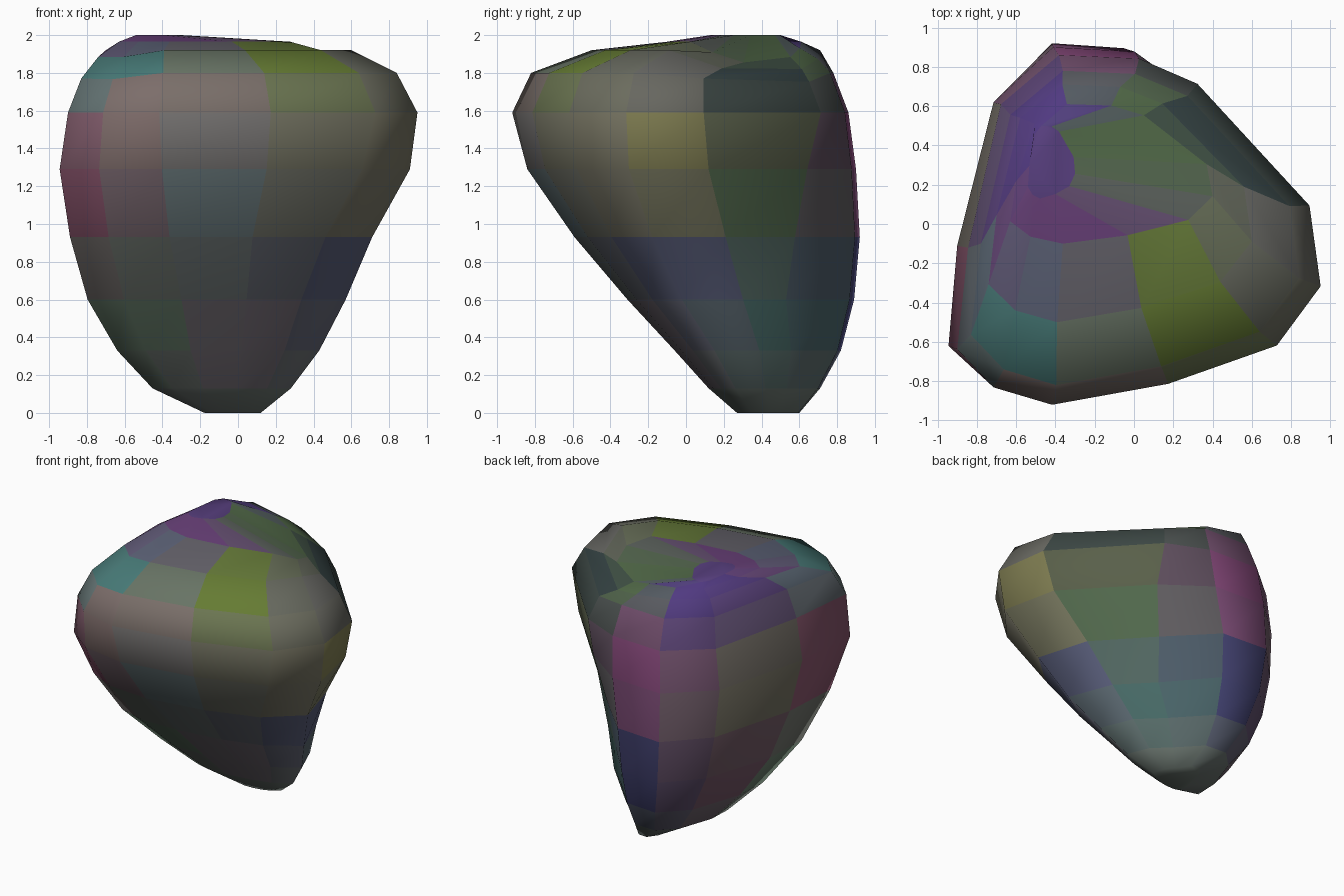
import bpy, bmesh
from mathutils import Vector

# Outline of a horizontal slice in its own 0..1 box, near the foot and near the crown
LOW = [(.01, .05), (.15, 0), (.37, 0), (.62, .04), (.83, .11), (1, .24),
       (.91, .51), (.75, .70), (.54, .98), (.31, 1), (.14, .79), (.02, .35)]
HIGH = [(0, .16), (.10, .05), (.26, 0), (.58, .06), (.88, .17), (1, .34),
        (.97, .57), (.66, .92), (.50, .99), (.28, 1), (.12, .86), (.03, .45)]

# Slice boxes: height, x min, x max, y min, y max
LEVELS = [(0, -.18, .12, .27, .60), (.13, -.46, .28, .12, .71),
          (.33, -.65, .43, -.06, .82), (.60, -.81, .57, -.31, .89),
          (.93, -.90, .71, -.59, .92), (1.29, -.95, .91, -.84, .90),
          (1.59, -.90, .95, -.92, .86), (1.80, -.83, .84, -.82, .78),
          (1.92, -.74, .60, -.50, .71), (1.965, -.63, .40, -.10, .61),
          (2.0, -.54, -.30, .13, .50)]

# Muted colour patches: centre of patch, colour
PATCHES = [((-.1, -.6, 1.2), (.14, .19, .20)), ((-.9, -.5, 1.25), (.24, .08, .14)),
           ((.6, -.5, 1.3), (.18, .17, .12)), ((-.4, -.8, 1.6), (.22, .15, .14)),
           ((.2, -.4, 1.9), (.13, .20, .03)), ((-.55, -.55, 1.85), (.06, .20, .19)),
           ((-.4, 0, 1.97), (.14, .05, .19)), ((-.5, .5, 1.96), (.08, .04, .22)),
           ((0, .5, 1.92), (.08, .14, .06)), ((.75, -.1, 1.8), (.13, .13, .12)),
           ((.8, .1, 1.4), (.22, .21, .07)), ((.4, .55, 1.65), (.02, .04, .05)),
           ((.35, .4, 1.1), (.08, .14, .07)), ((.5, 0, .8), (.09, .10, .18)),
           ((.2, .5, .5), (.06, .14, .13)), ((-.2, .9, 1.4), (.22, .06, .18)),
           ((-.2, .88, .6), (.05, .05, .16)), ((-.75, .4, 1.2), (.16, .15, .11)),
           ((-.6, .5, .6), (.16, .08, .12)), ((-.5, -.1, .5), (.13, .20, .14)),
           ((0, 0, .4), (.18, .15, .18)), ((0, .4, 0), (.13, .16, .14))]


def blended_colour(point):
    total, colour = 0, Vector((0, 0, 0))
    for centre, rgb in PATCHES:
        w = 1 / ((Vector(centre) - point).length_squared + .01) ** 2
        colour += Vector(rgb) * w
        total += w
    return colour / total


# Stacked slices skinned into a boulder; sloping planes chamfer the rear right
# and front left shoulders
bm = bmesh.new()
rings = []
for z, x0, x1, y0, y1 in LEVELS:
    t = min(max(z - .6, 0), 1)
    ring = []
    for a, b in zip(LOW, HIGH):
        u, v = Vector(a).lerp(Vector(b), t)
        x, y = x0 + u * (x1 - x0), y0 + v * (y1 - y0)
        top = min(2.13 - .408 * (x + y), 2.23 + .33 * (x + y))
        ring.append(bm.verts.new((x, y, min(z, top))))
    rings.append(ring)
n = len(LOW)
for lo, hi in zip(rings, rings[1:]):
    for i in range(n):
        j = (i + 1) % n
        bm.faces.new((lo[i], lo[j], hi[j], hi[i]))
bm.faces.new(rings[0][::-1])
bm.faces.new(rings[-1])
bmesh.ops.recalc_face_normals(bm, faces=bm.faces)

# Each face gets its own blend of the surrounding patches
mesh = bpy.data.meshes.new("boulder")
for k, f in enumerate(bm.faces):
    mat = bpy.data.materials.new("stone_%03d" % k)
    mat.diffuse_color = (*blended_colour(f.calc_center_median()), 1)
    mesh.materials.append(mat)
    f.material_index = k
    f.smooth = True
bm.to_mesh(mesh)
bm.free()
bpy.context.collection.objects.link(bpy.data.objects.new("boulder", mesh))
